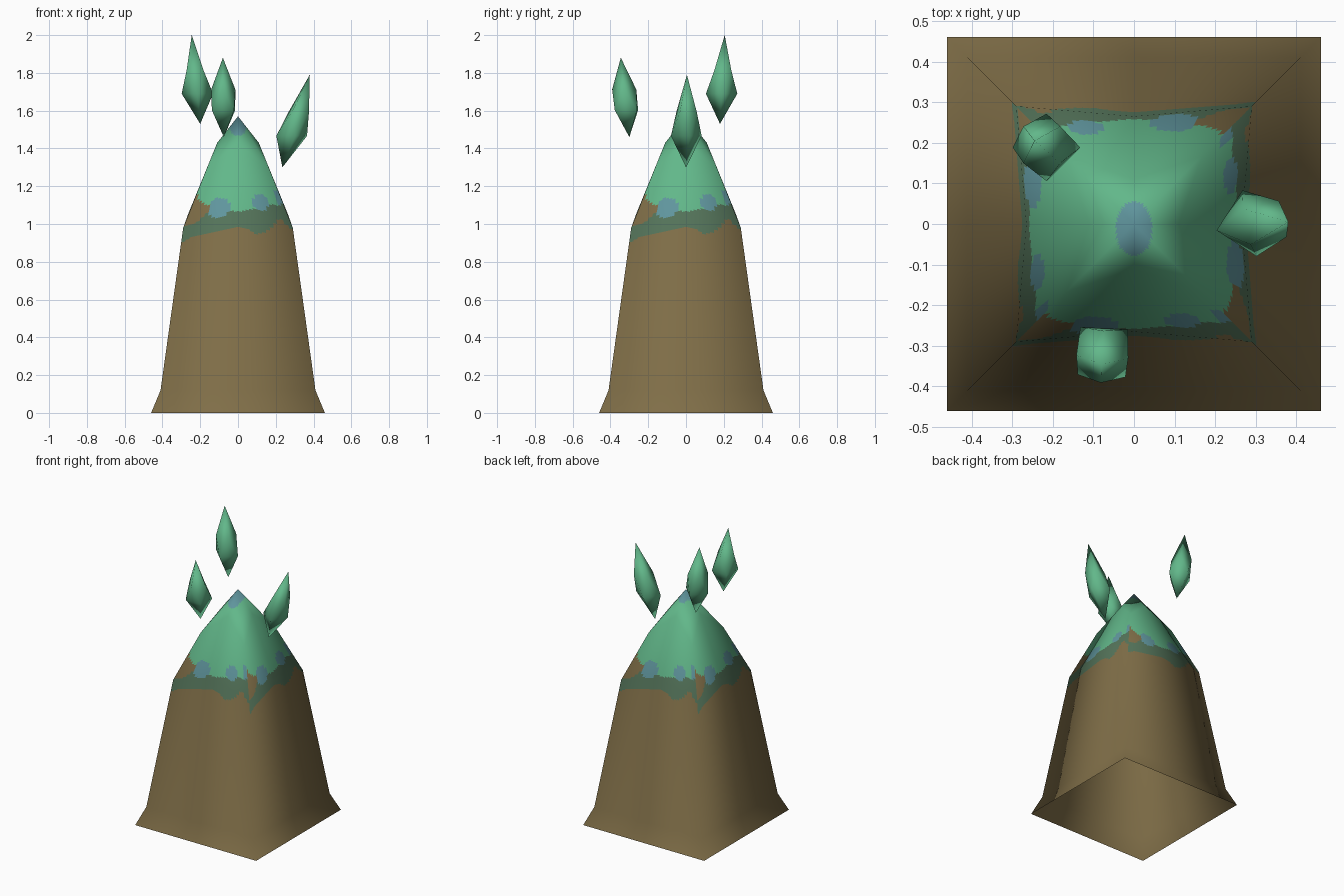
import bpy, bmesh, math
from mathutils import Vector

if "Cube" in bpy.data.objects:
    bpy.data.objects.remove(bpy.data.objects["Cube"])


def make_material(name, rgb):
    m = bpy.data.materials.new(name)
    m.use_nodes = True
    m.diffuse_color = (*rgb, 1)
    m.node_tree.nodes["Principled BSDF"].inputs["Base Color"].default_value = (*rgb, 1)
    return m


brown = make_material("earth brown", (.214, .156, .064))
green = make_material("leaf green", (.122, .477, .254))
blue = make_material("pale blue", (.117, .305, .342))
teal = make_material("faded teal", (.089, .174, .102))


def add_object(name, mesh, mats):
    for m in mats:
        mesh.materials.append(m)
    ob = bpy.data.objects.new(name, mesh)
    bpy.context.collection.objects.link(ob)
    return ob


# Body cage: four-sided rings as (radius, height) at side middles and at corners
MIDS = [(.46, 0), (.41, .12), (.265, 1.05), (.11, 1.43)]
CORNERS = [(.46, 0), (.41, .12), (.29, .98), (.167, 1.29)]
cage = bmesh.new()
rings = []
for mid, corner in zip(MIDS, CORNERS):
    ring = []
    for i in range(8):
        a = math.radians(-135 + 45 * i)
        r, z = mid if i % 2 else (corner[0] * math.sqrt(2), corner[1])
        ring.append(cage.verts.new((r * math.cos(a), r * math.sin(a), z)))
    rings.append(ring)
tip = cage.verts.new((0, 0, 1.57))
rings.append([tip] * 8)
for lo, hi in zip(rings, rings[1:]):
    for i in range(8):
        j = (i + 1) % 8
        loop = [lo[i], lo[j], hi[i]] if hi[0] is tip else [lo[i], lo[j], hi[j], hi[i]]
        cage.faces.new(loop)
cage.normal_update()

# Paint pattern across one side: t runs from -1 at its left corner to 1 at its right
GREEN_EDGE = [(-1, 1.17), (-.85, 1.12), (-.6, 1.1), (-.5, 1.05), (-.3, 1.04), (-.2, 1.07),
              (.2, 1.07), (.6, 1.1), (.85, 1.1), (1, 1.17)]
TEAL_TOP = [(-1, .99), (-.8, 1.0), (-.6, 1.06), (-.5, 1.2), (1, 1.2)]
TEAL_LOW = [(-1, .9), (-.75, .94), (-.4, .96), (-.1, .98), (.15, .98), (.35, .94),
            (.55, .97), (.8, 1.03), (1, .96)]
PATCHES = [(-.38, 1.085, .22, .055), (.47, 1.115, .18, .042), (.92, 1.14, .09, .04)]


def height_at(line, t):
    for (a, za), (b, zb) in zip(line, line[1:]):
        if t <= b:
            return za + (zb - za) * (t - a) / (b - a)
    return line[-1][1]


def paint(t, c):
    if (c.x / .045) ** 2 + ((c.y + .012) / .068) ** 2 < 1:
        return 2
    if any(((t - pt) / w) ** 2 + ((c.z - pz) / h) ** 2 < 1 for pt, pz, w, h in PATCHES):
        return 2
    if c.z > height_at(GREEN_EDGE, t):
        return 1
    if height_at(TEAL_LOW, t) < c.z < height_at(TEAL_TOP, t):
        return 3
    return 0


# Body: finely split cage, keeping the cage's smooth normals
STEP = 14
COLS = 8 * STEP
rows = [(0, 0), (0, .5)]
rows += [(1, i / 5) for i in range(4)] + [(1, .8 + i / 100) for i in range(20)]
rows += [(2, i / 40) for i in range(40)] + [(3, i / 20) for i in range(20)]


def sample(seg, v, col, attr):
    i, u = col // STEP, col % STEP / STEP
    j = (i + 1) % 8
    low = getattr(rings[seg][i], attr).lerp(getattr(rings[seg][j], attr), u)
    high = getattr(rings[seg + 1][i], attr).lerp(getattr(rings[seg + 1][j], attr), u)
    return low.lerp(high, v)


points, normals, faces = [], [], []
for seg, v in rows:
    for col in range(COLS):
        points.append(sample(seg, v, col, "co"))
        normals.append(sample(seg, v, col, "normal").normalized())
points.append(tip.co.copy())
normals.append(tip.normal.copy())
for r in range(len(rows)):
    for c in range(COLS):
        d = (c + 1) % COLS
        base, above = r * COLS, (r + 1) * COLS
        if r == len(rows) - 1:
            faces.append((base + c, base + d, len(points) - 1))
        else:
            faces.append((base + c, base + d, above + d, above + c))
mesh = bpy.data.meshes.new("body")
mesh.from_pydata(points, [], faces)
for k, p in enumerate(mesh.polygons):
    p.use_smooth = True
    t = ((k % COLS) % (2 * STEP) + .5) / STEP - 1
    p.material_index = paint(t, p.center)
mesh.update()
mesh.normals_split_custom_set_from_vertices(normals)
add_object("body", mesh, [brown, green, blue, teal])
cage.free()


# Floating crystals: two square rings, turned against each other, between two tips
def crystal(name, bottom, top, turn):
    bottom, top = Vector(bottom), Vector(top)
    bm = bmesh.new()
    levels = []
    for f, r, twist in ((.34, .083, 0), (.6, .064, 45)):
        centre = bottom.lerp(top, f)
        ring = []
        for i in range(4):
            a = math.radians(turn + twist + 90 * i)
            ring.append(bm.verts.new(centre + Vector((r * math.cos(a), r * math.sin(a), 0))))
        levels.append(ring)
    lo, hi = levels
    foot, peak = bm.verts.new(bottom), bm.verts.new(top)
    for i in range(4):
        j = (i + 1) % 4
        bm.faces.new((foot, lo[j], lo[i]))
        bm.faces.new((lo[i], lo[j], hi[i]))
        bm.faces.new((lo[j], hi[j], hi[i]))
        bm.faces.new((hi[i], hi[j], peak))
    for f in bm.faces:
        f.smooth = True
    me = bpy.data.meshes.new(name)
    bm.to_mesh(me)
    bm.free()
    add_object(name, me, [green])


crystal("left_crystal", (.235, 0, 1.3), (.38, .005, 1.79), 12)
crystal("back_crystal", (-.2, .18, 1.53), (-.245, .205, 2), 0)
crystal("front_crystal", (-.075, -.3, 1.46), (-.08, -.345, 1.88), 42)
